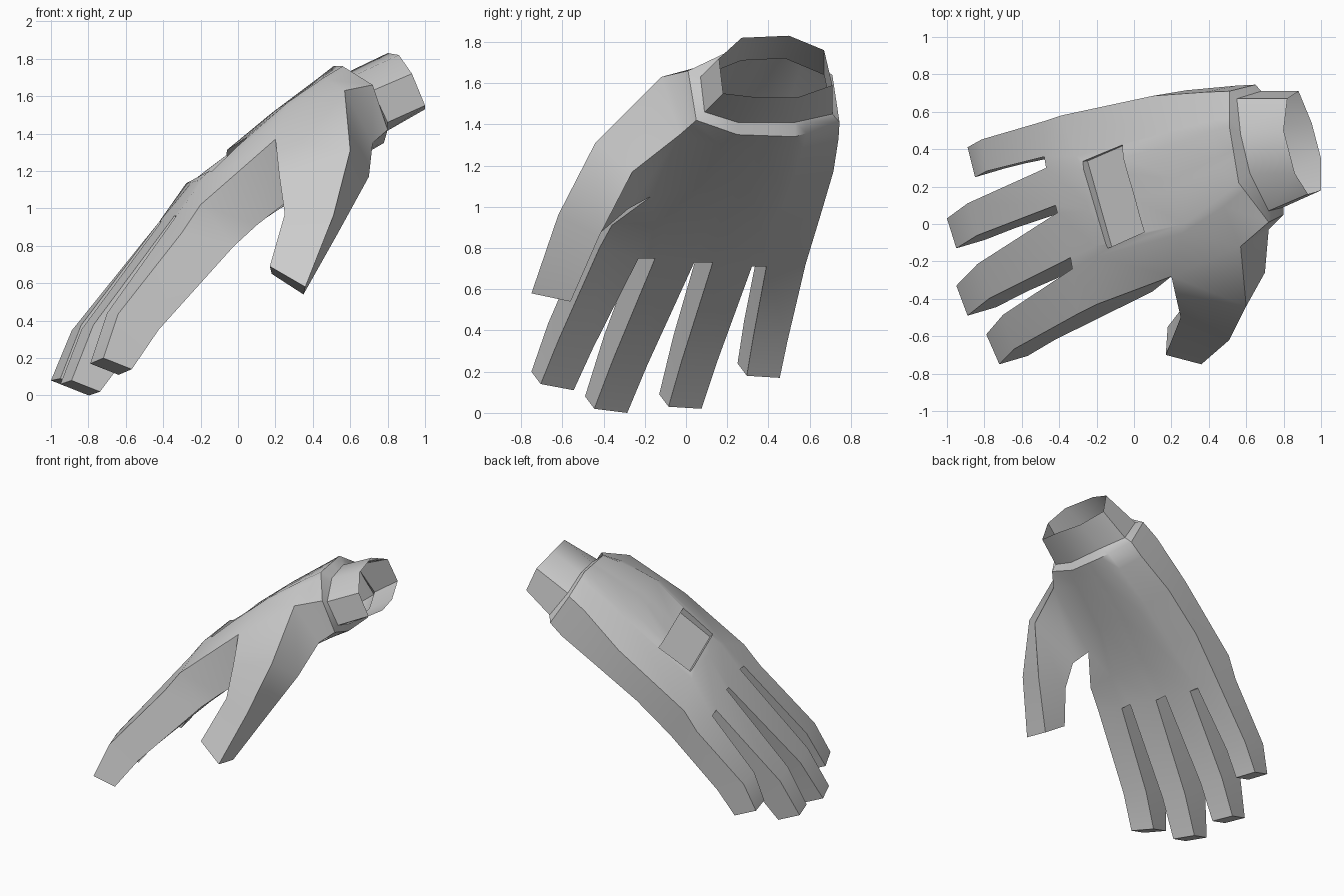
import bpy, bmesh, math
from mathutils import Vector, Matrix

cube = bpy.data.objects.get("Cube")
if cube:
    bpy.data.objects.remove(cube, do_unlink=True)

# One plain grey material
grey = bpy.data.materials.new("glove grey")
grey.use_nodes = True
GREY = (0.6, 0.6, 0.6, 1)
grey.diffuse_color = GREY
grey.node_tree.nodes["Principled BSDF"].inputs["Base Color"].default_value = GREY


def make_object(name, verts, faces):
    mesh = bpy.data.meshes.new(name)
    bm = bmesh.new()
    vs = [bm.verts.new(v) for v in verts]
    for f in faces:
        bm.faces.new([vs[i] for i in f])
    bmesh.ops.recalc_face_normals(bm, faces=bm.faces)
    bm.to_mesh(mesh)
    bm.free()
    mesh.materials.append(grey)
    ob = bpy.data.objects.new(name, mesh)
    bpy.context.collection.objects.link(ob)
    return ob


def activate(ob):
    bpy.ops.object.select_all(action='DESELECT')
    ob.select_set(True)
    bpy.context.view_layer.objects.active = ob


def smooth(ob, angle):
    activate(ob)
    bpy.ops.object.shade_smooth_by_angle(angle=math.radians(angle))


def spread(*keys):
    """Turn four key points across the hand into eight columns."""
    a, b, c, d = map(Vector, keys)
    return [a, a.lerp(b, .82), b, b.lerp(c, .46), b.lerp(c, .58), c, c.lerp(d, .25), d]


# Cross rows of the hand: (back of hand, palm), index side to little-finger side
root_row = (spread((.72, .07, 1.63), (.62, .27, 1.71), (.57, .48, 1.72), (.55, .67, 1.64)),
            spread((.80, .09, 1.46), (.79, .25, 1.41), (.76, .53, 1.41), (.68, .71, 1.45)))
cuff_row = (spread((.72, .01, 1.66), (.56, .22, 1.76), (.51, .52, 1.76), (.51, .71, 1.64)),
            spread((.80, .05, 1.42), (.78, .25, 1.35), (.75, .53, 1.34), (.65, .745, 1.41)))
heel_row = (spread((.57, -.12, 1.63), (.46, .14, 1.70), (.42, .50, 1.69), (.38, .705, 1.56)),
            spread((.72, -.03, 1.35), (.66, .22, 1.28), (.63, .51, 1.27), (.55, .74, 1.33)))
middle_row = (spread((.20, -.28, 1.37), (.27, .00, 1.57), (.18, .42, 1.51), (.10, .685, 1.32)),
              spread((.28, -.17, 1.05), (.38, .10, 1.10), (.34, .45, 1.10), (.28, .715, 1.17)))
knuckle_row = (spread((-.20, -.43, 1.02), (-.21, -.12, 1.15), (-.28, .29, 1.13), (-.39, .58, .94)),
               spread((.10, -.36, .91), (.09, -.10, .91), (.04, .36, .92), (-.03, .65, .95)))
slot_row = (
    [Vector(p) for p in ((-.30, -.48, .87), (-.33, -.24, .96), (-.34, -.18, .96), (-.41, .06, .93),
                         (-.42, .10, .93), (-.47, .30, .86), (-.48, .36, .84), (-.48, .55, .79))],
    [Vector(p) for p in ((-.02, -.42, .80), (-.08, -.23, .75), (-.09, -.15, .75), (-.17, .04, .73),
                         (-.18, .13, .73), (-.25, .32, .71), (-.26, .39, .71), (-.27, .58, .72))])
tip_back = [Vector(p) for p in ((-.72, -.75, .20), (-.79, -.59, .17), (-.89, -.49, .08), (-.95, -.33, .06),
                                (-.95, -.13, .09), (-1.0, .03, .08), (-.85, .25, .24), (-.89, .41, .23))]
tip_row = (tip_back, [p + Vector((.152, .045, -.06)) for p in tip_back])

# Bent finger joint part way to the tips
bend = Vector((-.8, 0, .55))
joint_row = tuple([s.lerp(t, .70) + bend * k for s, t in zip(slot_row[side], tip_row[side])]
                  for side, k in ((0, .06), (1, .025)))

rows = [root_row, cuff_row, heel_row, middle_row, knuckle_row, slot_row, joint_row, tip_row]
verts = [p for back, palm in rows for p in back + palm]
HEEL, MIDDLE, SLOT, TIP = 2, 3, 5, 7


def D(r, c):
    return r * 16 + c


def P(r, c):
    return r * 16 + 8 + c


wrist_cap = [D(0, c) for c in range(8)] + [P(0, c) for c in reversed(range(8))]
faces = [wrist_cap]
for r in range(TIP):
    fingers = r >= SLOT
    for c in (range(0, 8, 2) if fingers else range(7)):
        for I in (D, P):
            faces.append([I(r, c), I(r, c + 1), I(r + 1, c + 1), I(r + 1, c)])
    for c in (range(8) if fingers else (0, 7)):
        if (r, c) != (HEEL, 0):
            faces.append([D(r, c), D(r + 1, c), P(r + 1, c), P(r, c)])
# Webs between fingers, then fingertips
for r, cols in ((SLOT, (1, 3, 5)), (TIP, (0, 2, 4, 6))):
    for c in cols:
        faces.append([D(r, c), D(r, c + 1), P(r, c + 1), P(r, c)])

# Thumb: four-sided loft growing out of the open side of the hand
ring = [D(HEEL, 0), P(HEEL, 0), P(MIDDLE, 0), D(MIDDLE, 0)]
thumb_rings = [
    ((.60, -.44, 1.31), (.70, -.26, 1.17), (.33, -.28, .99), (.22, -.37, 1.18)),
    ((.51, -.62, .96), (.53, -.42, .86), (.28, -.42, .87), (.25, -.50, .97)),
    ((.36, -.75, .58), (.35, -.56, .54), (.18, -.55, .65), (.17, -.70, .69)),
]
for points in thumb_rings:
    new = [len(verts) + k for k in range(4)]
    verts += [Vector(p) for p in points]
    for k in range(4):
        n = (k + 1) % 4
        faces.append([ring[k], ring[n], new[n], new[k]])
    ring = new
faces.append(ring)
hand = make_object("hand", verts, faces)

# Shallow rectangular recess on the back of the hand
long_axis = Vector((.13, -.46, .08)).normalized()
normal = Vector((.21, .09, .18)).cross(long_axis).normalized()
if normal.z < 0:
    normal = -normal
short_axis = long_axis.cross(normal).normalized()
centre = Vector((-.12, .145, 1.265))
frame = Matrix((short_axis, long_axis, normal)).transposed()
corners = [centre + frame @ Vector((x * .14, y * .245, z))
           for z in (-.06, .25) for x, y in ((-1, -1), (1, -1), (1, 1), (-1, 1))]
box_faces = [(0, 1, 2, 3), (4, 5, 6, 7), (0, 1, 5, 4), (1, 2, 6, 5), (2, 3, 7, 6), (3, 0, 4, 7)]
cutter = make_object("recess_cutter", corners, box_faces)
cutter.hide_render = True
mod = hand.modifiers.new("recess", 'BOOLEAN')
mod.operation = 'DIFFERENCE'
mod.solver = 'EXACT'
mod.object = cutter
activate(hand)
bpy.ops.object.modifier_apply(modifier=mod.name)
bpy.data.objects.remove(cutter, do_unlink=True)

# Open the wrist so the glove is hollow
bm = bmesh.new()
bm.from_mesh(hand.data)
cap = max(bm.faces, key=lambda f: len(f.verts))
bmesh.ops.delete(bm, geom=[cap], context='FACES_ONLY')
bm.to_mesh(hand.data)
bm.free()
smooth(hand, 42)

# Open eight-sided wrist sleeve rising from the cuff
root = [root_row[0][c] for c in (0, 2, 5, 7)] + [root_row[1][c] for c in (7, 5, 2, 0)]
end = [Vector(p) for p in ((.93, .16, 1.72), (.86, .27, 1.82), (.80, .50, 1.83), (.82, .67, 1.76),
                           (.88, .71, 1.59), (.95, .54, 1.53), (1.0, .35, 1.53), (1.0, .18, 1.55))]
sleeve = make_object("wrist_sleeve", root + end,
                     [(k, (k + 1) % 8, 8 + (k + 1) % 8, 8 + k) for k in range(8)])
# Outward normals on the open tube
middle = sum(root + end, Vector()) / 16
face = sleeve.data.polygons[0]
if face.normal.dot(face.center - middle) < 0:
    sleeve.data.flip_normals()
smooth(sleeve, 30)
